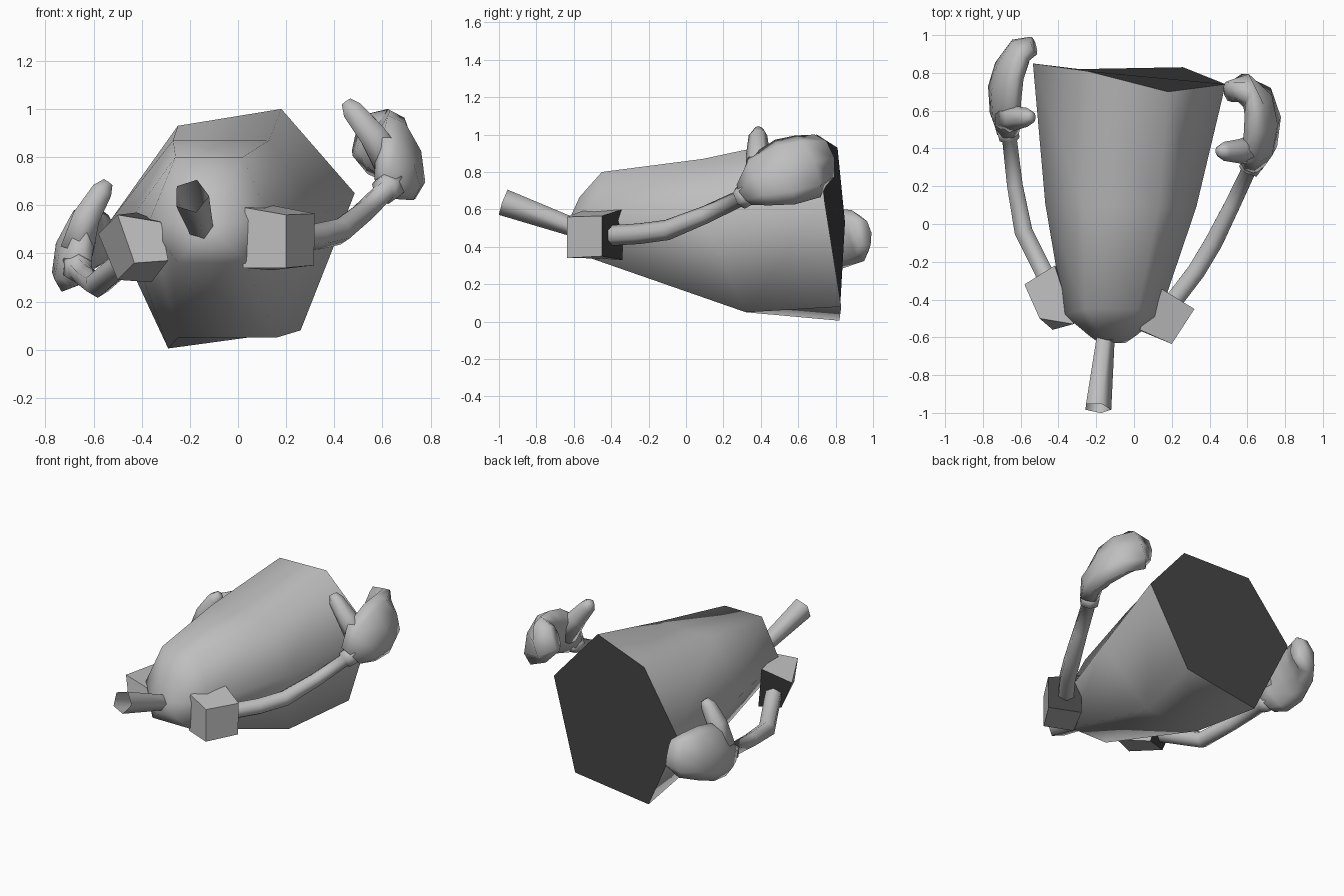
import bpy, bmesh, math
from mathutils import Vector

if "Cube" in bpy.data.objects:
    bpy.data.objects.remove(bpy.data.objects["Cube"])


def material(name, value):
    mat = bpy.data.materials.new(name)
    mat.diffuse_color = (value, value, value, 1)
    mat.use_nodes = True
    mat.node_tree.nodes["Principled BSDF"].inputs["Base Color"].default_value = mat.diffuse_color
    return mat


grey = material("plain grey", 0.52)
dark = material("dark grey", 0.055)


def loft(name, rings, cap_start=False, cap_end=False, mat=grey):
    """Skin a list of equal-length vertex rings, with optional end caps."""
    bm = bmesh.new()
    loops = [[bm.verts.new(p) for p in ring] for ring in rings]
    n = len(loops[0])
    for a, b in zip(loops, loops[1:]):
        for i in range(n):
            j = (i + 1) % n
            bm.faces.new((a[i], a[j], b[j], b[i]))
    if cap_start:
        bm.faces.new(loops[0][::-1])
    if cap_end:
        bm.faces.new(loops[-1])
    if len(rings) > 1:
        bmesh.ops.recalc_face_normals(bm, faces=bm.faces)
    for f in bm.faces:
        f.smooth = True
    mesh = bpy.data.meshes.new(name)
    bm.to_mesh(mesh)
    bm.free()
    mesh.materials.append(mat)
    obj = bpy.data.objects.new(name, mesh)
    bpy.context.collection.objects.link(obj)
    return obj


def sweep(path, wide, sides):
    """Elliptic rings along a path of (x, y, z, half_width, half_thickness)."""
    pts = [Vector(p[:3]) for p in path]
    rings = []
    for k, p in enumerate(path):
        t = (pts[min(k + 1, len(pts) - 1)] - pts[max(k - 1, 0)]).normalized()
        w = Vector(wide)
        w = (w - t * w.dot(t)).normalized()
        s = t.cross(w)
        rings.append([pts[k] + w * p[3] * math.cos(a) + s * p[-1] * math.sin(a)
                      for a in (math.tau * i / sides for i in range(sides))])
    return rings


# Body: six-sided tapering shell, rounded at the nose
back = [(-.25, .81, .93), (.18, .70, 1.0), (.485, .74, .65),
        (.26, .83, .08), (-.29, .82, .005), (-.535, .85, .53)]
middle = [(-.27, .10, .87), (.13, .09, .87), (.33, .09, .55),
          (.16, .32, .05), (-.25, .32, .05), (-.47, .11, .51)]
front = [(-.26, -.45, .80), (.02, -.45, .80), (.13, -.50, .54),
         (.03, -.57, .36), (-.25, -.57, .36), (-.37, -.48, .53)]
nose = Vector((-.12, -.63, .53))
tip = [Vector(p).lerp(nose, .5) + Vector((0, -.03, 0)) for p in front]
end = [Vector(p).lerp(nose, .85) + Vector((0, -.01, 0)) for p in front]
loft("body", [back, middle, front, tip, end], cap_end=True)

# Dark flat cover closing the back of the body
loft("back_cover", [back], cap_start=True, mat=dark)

# Nozzle: open five-sided tube on the nose
loft("nozzle", sweep([(-.15, -.56, .49, .05, .05), (-.195, -.975, .638, .075, .075)],
                     (.3, 0, 1), 5))

# Sleeves: boxes with a dark opening where the arm comes out
sleeves = {
    "right": [[(.14, -.34, .60), (.32, -.45, .565), (.315, -.45, .35), (.14, -.34, .33)],
              [(.03, -.56, .59), (.20, -.635, .56), (.20, -.635, .34), (.02, -.56, .34)]],
    "left": [[(-.42, -.22, .57), (-.58, -.32, .48), (-.50, -.32, .29), (-.36, -.27, .28)],
             [(-.32, -.53, .53), (-.50, -.50, .56), (-.43, -.56, .36), (-.29, -.51, .37)]],
}
for side, rings in sleeves.items():
    sleeve = loft(side + "_sleeve", rings, cap_end=True)
    sleeve.data.set_sharp_from_angle(angle=math.radians(50))
    loft(side + "_sleeve_opening", rings[:1], cap_end=True, mat=dark)

# Arms: bent tubes ending in a small cuff
arms = {
    "right_arm": [(.20, -.42, .46, .055), (.33, -.25, .47, .055), (.42, -.10, .49, .055),
                  (.52, .10, .57, .048), (.605, .28, .655, .045),
                  (.61, .29, .66, .062), (.64, .34, .69, .066)],
    "left_arm": [(-.41, -.40, .43, .055), (-.48, -.25, .36, .055), (-.585, -.04, .27, .055),
                 (-.63, .20, .30, .048), (-.658, .44, .33, .045),
                 (-.66, .455, .332, .062), (-.672, .51, .345, .066)],
}
for name, path in arms.items():
    loft(name, sweep(path, (0, 0, 1), 6), cap_end=True)

# Hands: broad curled mittens
hands = {
    "right_hand": ((-.3, 0, .95), [
        (.63, .32, .68, .08, .06), (.665, .39, .75, .155, .075), (.68, .53, .80, .19, .085),
        (.655, .65, .83, .18, .085), (.58, .72, .865, .145, .08), (.50, .70, .89, .09, .055)]),
    "left_hand": ((.3, 0, .95), [
        (-.67, .49, .33, .08, .06), (-.68, .56, .37, .15, .07), (-.685, .69, .42, .18, .075),
        (-.66, .81, .45, .17, .075), (-.60, .92, .46, .14, .07), (-.53, .945, .47, .09, .05)]),
}
for name, (wide, path) in hands.items():
    loft(name, sweep(path, wide, 8), cap_start=True, cap_end=True)

# Thumbs: short tapered tubes
thumbs = {
    "right_thumb": [(.64, .40, .76, .08), (.56, .385, .89, .065),
                    (.475, .385, .995, .05), (.45, .39, 1.03, .025)],
    "left_thumb": [(-.67, .56, .41, .08), (-.63, .56, .55, .065),
                   (-.565, .565, .66, .05), (-.54, .57, .695, .025)],
}
for name, path in thumbs.items():
    loft(name, sweep(path, (0, 1, 0), 6), cap_start=True, cap_end=True)
